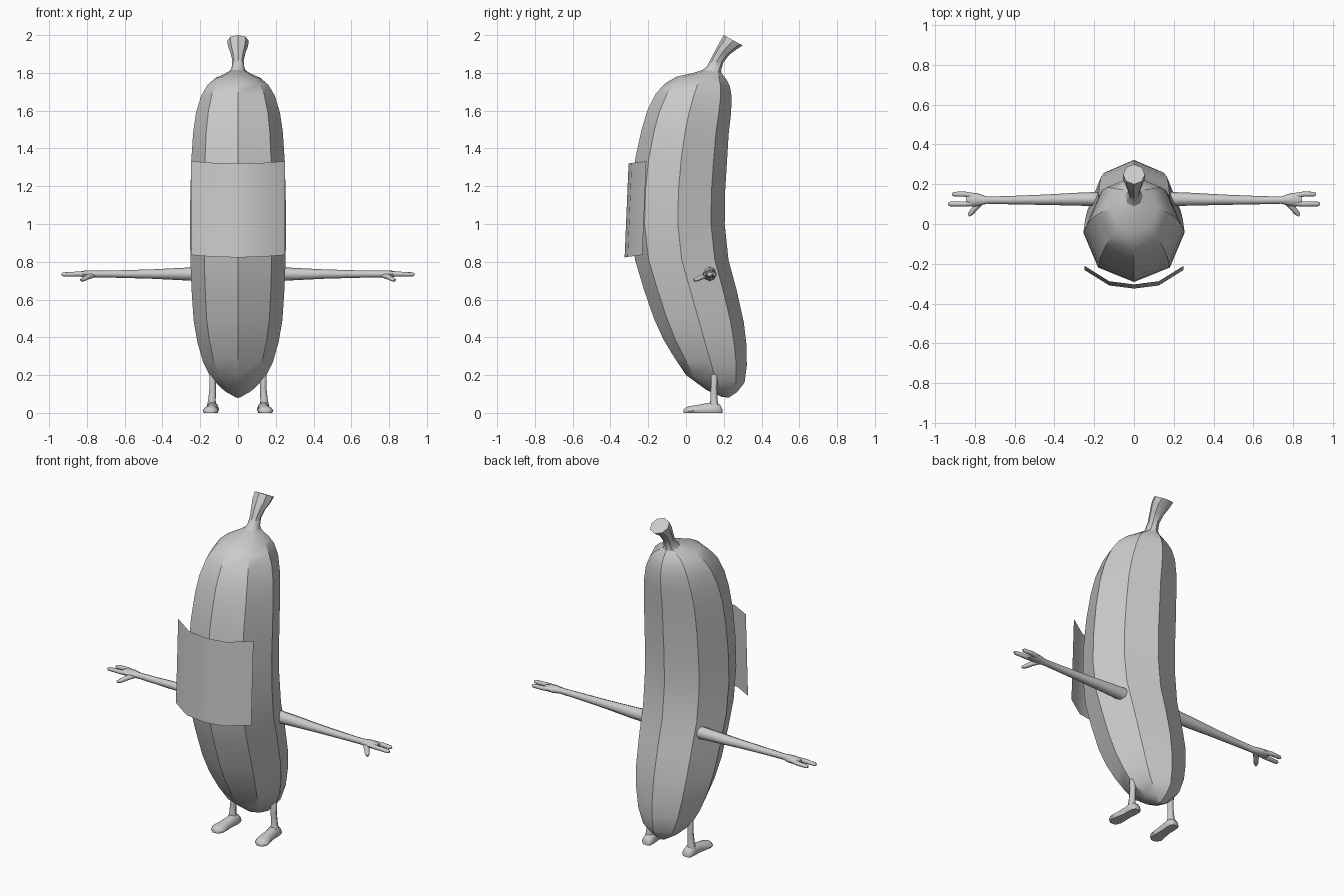
import bpy
import bmesh
import math
from mathutils import Vector

if "Cube" in bpy.data.objects:
    bpy.data.objects.remove(bpy.data.objects["Cube"], do_unlink=True)

grey = bpy.data.materials.new("plain grey")
grey.use_nodes = True
colour = (0.6, 0.6, 0.6, 1)
grey.diffuse_color = colour
grey.node_tree.nodes["Principled BSDF"].inputs["Base Color"].default_value = colour


def finish(name, bm, angle):
    bmesh.ops.recalc_face_normals(bm, faces=bm.faces)
    mesh = bpy.data.meshes.new(name)
    bm.to_mesh(mesh)
    bm.free()
    mesh.materials.append(grey)
    obj = bpy.data.objects.new(name, mesh)
    bpy.context.collection.objects.link(obj)
    bpy.ops.object.select_all(action="DESELECT")
    obj.select_set(True)
    bpy.context.view_layer.objects.active = obj
    bpy.ops.object.shade_smooth_by_angle(angle=math.radians(angle))
    return obj


def loft(name, rings, angle=40):
    """Skin a list of closed rings and cap both ends."""
    bm = bmesh.new()
    loops = [[bm.verts.new(p) for p in ring] for ring in rings]
    n = len(loops[0])
    for a, b in zip(loops, loops[1:]):
        for i in range(n):
            j = (i + 1) % n
            bm.faces.new((a[i], a[j], b[j], b[i]))
    bm.faces.new(loops[0])
    bm.faces.new(loops[-1])
    return finish(name, bm, angle)


def ring(centre, u, v, n=8):
    return [centre + u * math.cos(t) + v * math.sin(t)
            for t in (2 * math.pi * i / n for i in range(n))]


def tube(name, path, side):
    """Round limb through (x, y, z, radius along y, radius along z)."""
    pts = [Vector((p[0] * side, p[1], p[2])) for p in path]
    rings = []
    for i, p in enumerate(path):
        d = (pts[min(i + 1, len(pts) - 1)] - pts[max(i - 1, 0)]).normalized()
        ref = Vector((0, 0, 1)) if abs(d.z) < 0.8 else Vector((1, 0, 0))
        u = d.cross(ref).normalized()
        rings.append(ring(pts[i], u * p[3], u.cross(d) * p[4]))
    return loft(name, rings, 60)


def sections(rows):
    """Tilted rings from (front y, front z, back y, back z, half width)."""
    out = []
    for fy, fz, by, bz, w in rows:
        f, b = Vector((0, fy, fz)), Vector((0, by, bz))
        out.append(ring((f + b) / 2, (f - b) / 2, Vector((w, 0, 0))))
    return out


# Curved, eight-sided body
loft("body", sections([
    (.19, .085, .225, .08, .012), (.11, .12, .27, .11, .07),
    (.0, .20, .31, .16, .14), (-.06, .29, .322, .25, .185),
    (-.12, .39, .32, .36, .215), (-.17, .50, .306, .48, .235),
    (-.225, .66, .268, .65, .246), (-.27, .81, .225, .81, .252),
    (-.292, 1.0, .205, 1.0, .255), (-.287, 1.18, .207, 1.17, .252),
    (-.268, 1.35, .217, 1.33, .247), (-.235, 1.5, .226, 1.48, .237),
    (-.205, 1.6, .238, 1.58, .222), (-.16, 1.69, .242, 1.67, .195),
    (-.11, 1.745, .232, 1.73, .16), (-.05, 1.78, .215, 1.765, .12),
    (.04, 1.80, .195, 1.79, .07), (.10, 1.82, .182, 1.81, .036),
]), 28)

# Stalk with a flared, slanted tip
loft("stalk", sections([
    (.08, 1.81, .19, 1.79, .05), (.112, 1.835, .186, 1.815, .034),
    (.132, 1.875, .198, 1.855, .03), (.155, 1.92, .228, 1.895, .04),
    (.178, 1.962, .265, 1.923, .054), (.20, 2.0, .30, 1.945, .055),
]), 40)

# Bent sheet in front of the body
bm = bmesh.new()
columns = []
for x, y, lift in ((-.25, -.21, .013), (-.125, -.288, .003), (0, -.304, 0),
                   (.125, -.288, .003), (.25, -.21, .013)):
    columns.append((bm.verts.new((x, y - .021, .823 + lift)),
                    bm.verts.new((x, y, 1.32 + lift))))
for a, b in zip(columns, columns[1:]):
    bm.faces.new((a[0], b[0], b[1], a[1]))
finish("front_sheet", bm, 50)

# Limbs, the same on both sides
for side, label in ((1, "left"), (-1, "right")):
    tube(label + "_arm", [
        (.18, .125, .735, .036, .038), (.27, .125, .735, .033, .034),
        (.45, .122, .735, .026, .025), (.62, .12, .735, .021, .02),
        (.74, .12, .735, .018, .018), (.785, .122, .735, .032, .02),
        (.82, .123, .735, .035, .017), (.845, .123, .735, .025, .01)], side)
    for finger, y, dy, tip in (("inner", .105, -.004, .935), ("outer", .14, .01, .915)):
        tube(label + "_" + finger + "_finger", [
            (.80, y, .735, .014, .014), (.85, y + dy, .735, .013, .013),
            (tip - .01, y + dy, .733, .012, .011), (tip, y + dy, .733, .006, .006)], side)
    tube(label + "_thumb", [
        (.765, .115, .73, .014, .014), (.795, .085, .72, .015, .014),
        (.82, .055, .706, .013, .011), (.832, .041, .703, .006, .006)], side)
    tube(label + "_leg", [
        (.14, .148, .03, .026, .026), (.138, .148, .065, .019, .02),
        (.134, .148, .13, .017, .017), (.134, .15, .21, .018, .018),
        (.128, .15, .23, .012, .012)], side)
    # Foot with a flat sole
    rows = ((.192, .02, .018, .133), (.18, .032, .045, .134), (.15, .035, .058, .135),
            (.11, .032, .052, .137), (.06, .038, .042, .141), (.02, .043, .036, .145),
            (0, .034, .03, .146), (-.012, .016, .018, .146))
    feet = []
    for y, w, h, x in rows:
        profile = ((-.8, 0), (.8, 0), (1, .3), (.75, .75), (.3, 1),
                   (-.3, 1), (-.75, .75), (-1, .3))
        feet.append([Vector((side * x + w * a, y, h * b + .002)) for a, b in profile])
    sole = loft(label + "_foot", feet, 50)
    sole.location.z = -.002
